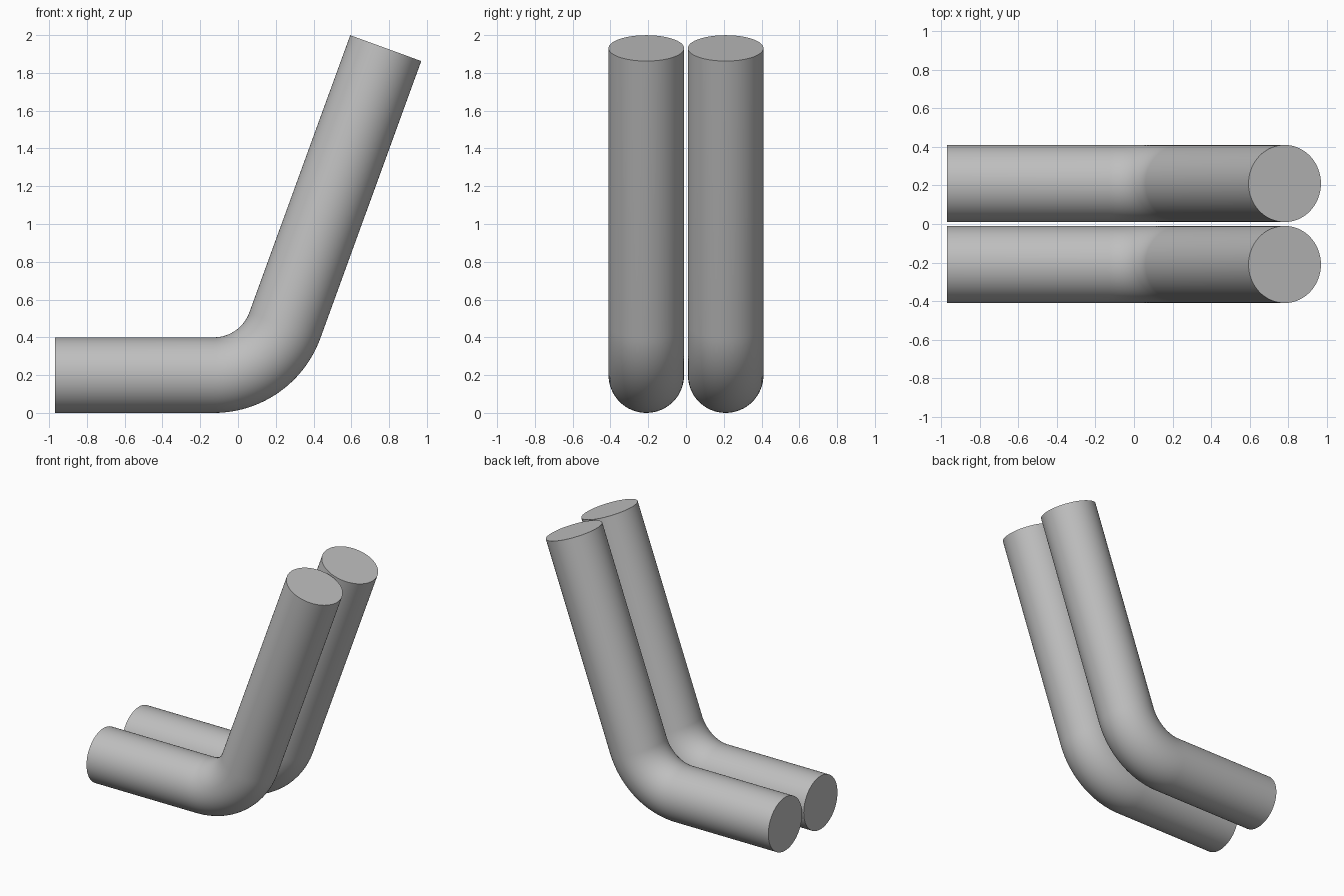
import bpy, bmesh
from math import radians, sin, cos, tau
from mathutils import Vector, Matrix

cube = bpy.data.objects.get("Cube")
if cube:
    bpy.data.objects.remove(cube, do_unlink=True)

RADIUS = 0.2
BEND_RADIUS = 0.4
BEND_ANGLE = radians(70)
SIDES = 64
BEND_STEPS = 24
START_X, BEND_X = -0.97, -0.128
UPPER_LENGTH = 1.562

grey = bpy.data.materials.new("plain grey")
grey.use_nodes = True
grey.diffuse_color = (0.52, 0.52, 0.52, 1)
grey.node_tree.nodes["Principled BSDF"].inputs["Base Color"].default_value = grey.diffuse_color


def path_stations():
    """Centre point and bend angle of each ring: flat run, bend, raised run."""
    stations = [(Vector((START_X, 0, RADIUS)), 0)]
    for i in range(BEND_STEPS + 1):
        a = BEND_ANGLE * i / BEND_STEPS
        point = Vector((BEND_X + BEND_RADIUS * sin(a), 0,
                        RADIUS + BEND_RADIUS * (1 - cos(a))))
        stations.append((point, a))
    direction = Vector((cos(BEND_ANGLE), 0, sin(BEND_ANGLE)))
    stations.append((point + direction * UPPER_LENGTH, BEND_ANGLE))
    return stations


def bent_rod(name, y):
    bm = bmesh.new()
    rings = []
    for centre, angle in path_stations():
        turn = Matrix.Rotation(-angle, 3, 'Y')
        rings.append([
            bm.verts.new(centre + turn @ Vector((0, RADIUS * cos(t), RADIUS * sin(t))))
            for t in (tau * k / SIDES for k in range(SIDES))])
    # Tube wall
    for a, b in zip(rings, rings[1:]):
        for k in range(SIDES):
            n = (k + 1) % SIDES
            bm.faces.new((a[k], a[n], b[n], b[k]))
    # Flat end caps
    bm.faces.new(rings[0])
    bm.faces.new(rings[-1])
    bmesh.ops.recalc_face_normals(bm, faces=bm.faces)
    mesh = bpy.data.meshes.new(name)
    bm.to_mesh(mesh)
    bm.free()
    mesh.materials.append(grey)
    obj = bpy.data.objects.new(name, mesh)
    obj.location.y = y
    bpy.context.collection.objects.link(obj)
    bpy.ops.object.select_all(action='DESELECT')
    obj.select_set(True)
    bpy.context.view_layer.objects.active = obj
    bpy.ops.object.shade_smooth_by_angle(angle=radians(30))


# Two matching rods side by side
for name, y in (("front_bent_rod", -0.21), ("back_bent_rod", 0.21)):
    bent_rod(name, y)
